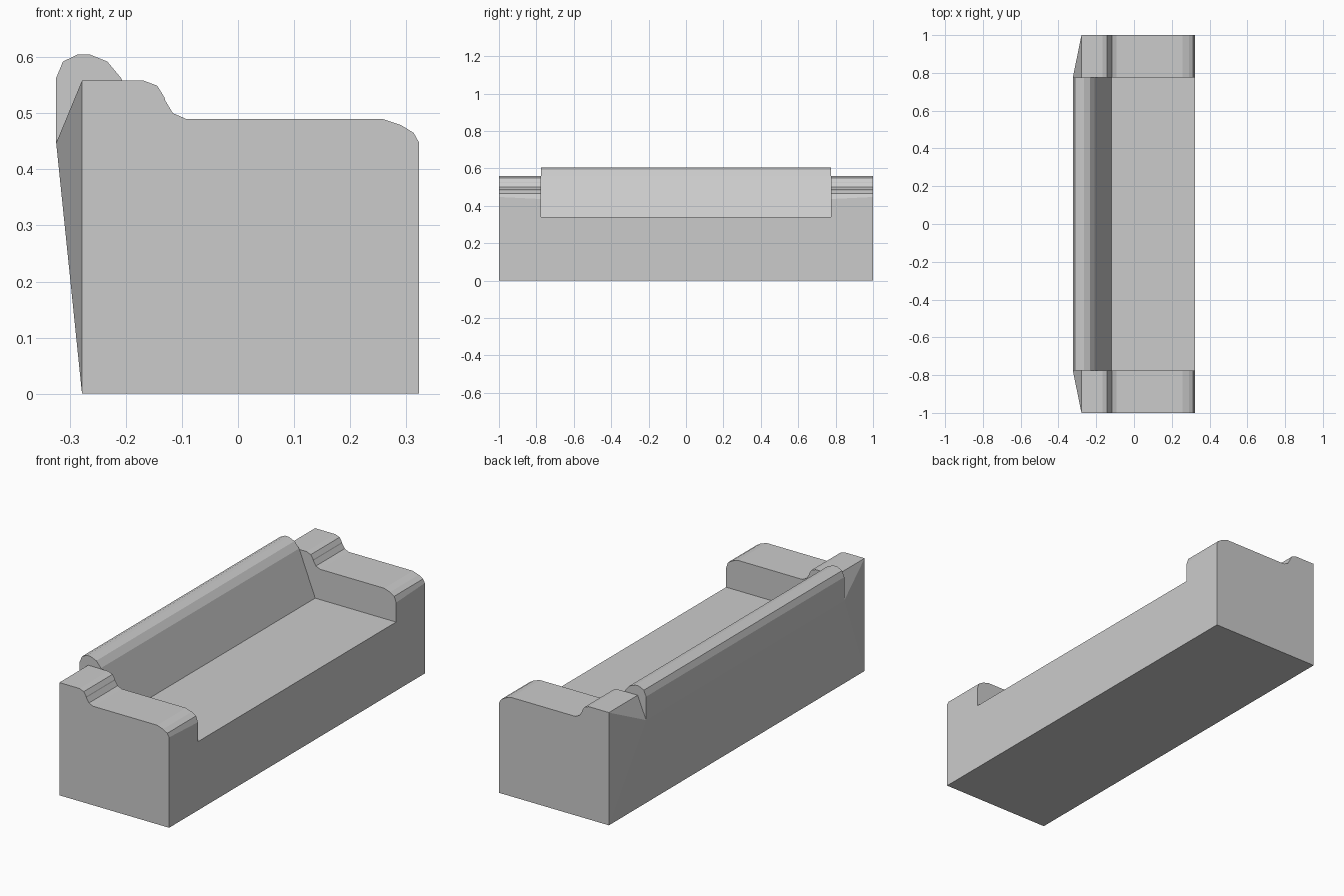
import bpy, bmesh

if "Cube" in bpy.data.objects:
    bpy.data.objects.remove(bpy.data.objects["Cube"])

ARM_Y = 0.775   # inner face of each armrest
BACK_X = -0.278
BULGE = (-0.324, 0.447)


def loft(name, ring_a, y_a, ring_b, y_b, creases=()):
    """Join two matching x-z profiles into a closed solid; creases are (a, b) diagonals."""
    bm = bmesh.new()
    a = [bm.verts.new((x, y_a, z)) for x, z in ring_a]
    b = [bm.verts.new((x, y_b, z)) for x, z in ring_b]
    n = len(a)
    bm.faces.new(a)
    bm.faces.new(b[::-1])
    for i in range(n):
        j = (i + 1) % n
        bm.faces.new((a[i], b[i], b[j], a[j]))
    for i, j in creases:
        bmesh.ops.connect_verts(bm, verts=[a[i], b[j]])
    bmesh.ops.recalc_face_normals(bm, faces=bm.faces)
    mesh = bpy.data.meshes.new(name)
    bm.to_mesh(mesh)
    bm.free()
    obj = bpy.data.objects.new(name, mesh)
    bpy.context.collection.objects.link(obj)
    return obj


# Seat base and rolled, leaning backrest in one cross-section
body = [(BACK_X, 0), BULGE, (-0.324, 0.563), (-0.312, 0.592), (-0.285, 0.605),
        (-0.265, 0.605), (-0.233, 0.592), (-0.208, 0.562), (-0.12, 0.34),
        (0.323, 0.34), (0.323, 0)]
loft("seat_and_backrest", body, -ARM_Y, body, ARM_Y)

# Armrests: stepped top, rounded front, back corner tapering out to the backrest
outer = [(BACK_X, 0), (BACK_X, 0.447), (BACK_X, 0.558), (-0.168, 0.558),
         (-0.144, 0.549), (-0.131, 0.528), (-0.13, 0.523), (-0.116, 0.5),
         (-0.093, 0.49), (0.257, 0.49), (0.29, 0.479), (0.313, 0.465),
         (0.323, 0.447), (0.323, 0)]
inner = outer[:]
inner[1] = BULGE
inner[-2] = (0.323, 0.436)
arms = loft("armrests", outer, 1.0, inner, ARM_Y, creases=[(0, 1), (2, 1)])
mirror = arms.modifiers.new("other_side", 'MIRROR')
mirror.use_axis = (False, True, False)
mirror.use_mirror_merge = False
